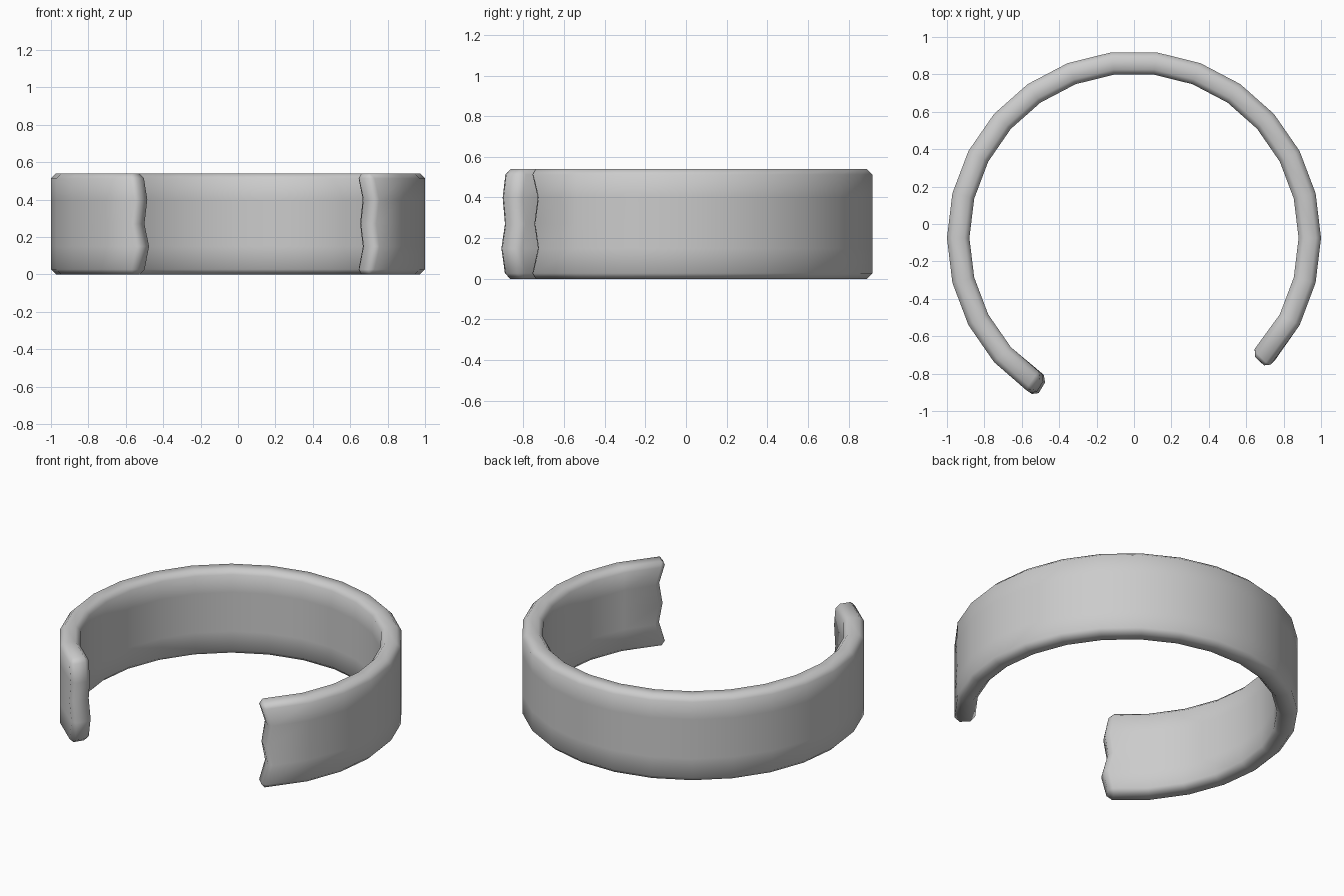
import bpy, bmesh, math

if "Cube" in bpy.data.objects:
    bpy.data.objects.remove(bpy.data.objects["Cube"])

CENTRE_Y = -0.075
R_OUT, R_IN = 1.0, 0.88
STEP = 360 / 26
# Levels up the band, and the jagged end angle at each level
LEVELS = [0.0, 0.15, 0.27, 0.40, 0.54]
RIGHT_END = [-44.9, -42.2, -43.6, -42.3, -44.9]
LEFT_END = [236.2, 238.4, 236.5, 237.7, 236.0]

bm = bmesh.new()


def section(angles):
    """Closed loop across the band: up the outside, down the inside."""
    pts = [(R_OUT, a, z) for a, z in zip(angles, LEVELS)]
    pts += [(R_IN, a, z) for a, z in reversed(list(zip(angles, LEVELS)))]
    return [bm.verts.new((r * math.cos(math.radians(a)),
                          r * math.sin(math.radians(a)) + CENTRE_Y, z))
            for r, a, z in pts]


# Open band from one broken end round to the other
n = len(LEVELS)
loops = [section(RIGHT_END)]
loops += [section([k * STEP] * n) for k in range(-2, 17)]
loops.append(section(LEFT_END))
for a, b in zip(loops, loops[1:]):
    for i in range(2 * n):
        j = (i + 1) % (2 * n)
        bm.faces.new((a[i], b[i], b[j], a[j]))

# Jagged end faces
for loop in (loops[0], loops[-1]):
    for i in range(n - 1):
        bm.faces.new((loop[i], loop[i + 1], loop[2 * n - 2 - i], loop[2 * n - 1 - i]))
bmesh.ops.recalc_face_normals(bm, faces=bm.faces)

# Chamfer the rims and the border of each end
edges = [e for e in bm.edges if e.calc_face_angle(0) > math.radians(50)]
bmesh.ops.bevel(bm, geom=edges, offset=0.027, segments=1, affect='EDGES', profile=0.5)

mesh = bpy.data.meshes.new("broken_band")
bm.to_mesh(mesh)
bm.free()
band = bpy.data.objects.new("broken_band", mesh)
bpy.context.collection.objects.link(band)
bpy.context.view_layer.objects.active = band
band.select_set(True)
bpy.ops.object.shade_smooth_by_angle(angle=math.radians(55))
